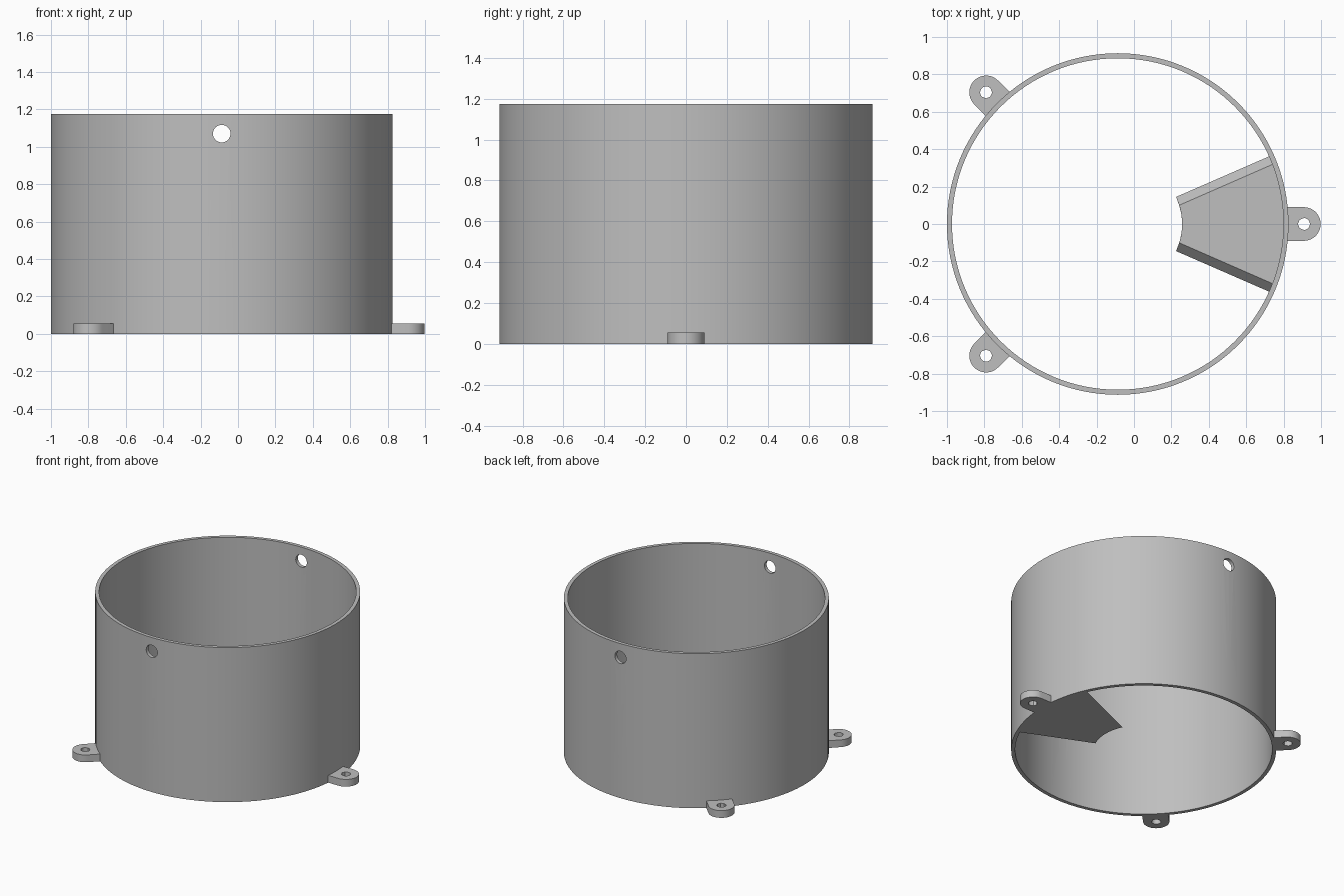
import bpy, bmesh
from math import sin, cos, pi, radians

if "Cube" in bpy.data.objects:
    bpy.data.objects.remove(bpy.data.objects["Cube"])

CX = -0.087                      # axis of the round wall
R_OUT, R_IN, HEIGHT = 0.913, 0.886, 1.175
FLANGE = 0.055                   # thickness of lugs and floor wedge

grey = bpy.data.materials.new("plain grey")
grey.diffuse_color = (0.52, 0.52, 0.52, 1)
grey.use_nodes = True
grey.node_tree.nodes["Principled BSDF"].inputs["Base Color"].default_value = grey.diffuse_color


def arc(r, a0, a1, n, cx=0.0):
    return [(cx + r * cos(a0 + (a1 - a0) * i / n), r * sin(a0 + (a1 - a0) * i / n))
            for i in range(n + 1)]


def band(name, outer, inner, z1, outer_top=None, inner_top=None, closed=True):
    """Solid between two matching outlines, from z = 0 up to z1."""
    bm = bmesh.new()
    loops = [[bm.verts.new((x, y, z)) for x, y in pts] for pts, z in (
        (outer, 0), (outer_top or outer, z1), (inner_top or inner, z1), (inner, 0))]
    n = len(outer)
    for k in range(4):
        a, b = loops[k], loops[(k + 1) % 4]
        for i in range(n if closed else n - 1):
            j = (i + 1) % n
            bm.faces.new((a[i], a[j], b[j], b[i]))
    if not closed:
        for i in (0, n - 1):
            bm.faces.new([loop[i] for loop in loops])
    bmesh.ops.recalc_face_normals(bm, faces=bm.faces)
    mesh = bpy.data.meshes.new(name)
    bm.to_mesh(mesh)
    bm.free()
    mesh.materials.append(grey)
    ob = bpy.data.objects.new(name, mesh)
    bpy.context.collection.objects.link(ob)
    return ob


def smooth(ob):
    bpy.ops.object.select_all(action='DESELECT')
    ob.select_set(True)
    bpy.context.view_layer.objects.active = ob
    bpy.ops.object.shade_smooth_by_angle(angle=radians(30))


# Round wall
N = 128
wall = band("round_wall", arc(R_OUT, 0, 2 * pi, N)[:-1], arc(R_IN, 0, 2 * pi, N)[:-1], HEIGHT)
wall.location.x = CX
smooth(wall)

# Pin hole straight through the front and back near the rim
bpy.ops.mesh.primitive_cylinder_add(vertices=32, radius=0.047, depth=2.4,
                                    location=(CX, 0, 1.07), rotation=(pi / 2, 0, 0))
cutter = bpy.context.object
cutter.name = "pin_hole_cutter"
cutter.data.materials.append(grey)
cutter.hide_render = True
cutter.hide_viewport = True
cutter.display_type = 'WIRE'
cut = wall.modifiers.new("pin_hole", 'BOOLEAN')
cut.operation, cut.solver, cut.object = 'DIFFERENCE', 'EXACT', cutter
# keep the cut ahead of the smoothing
wall.modifiers.move(len(wall.modifiers) - 1, 0)

# Three mounting lugs with screw holes
LUG_R, HOLE_R, REACH = 0.09, 0.032, 0.995
for side, angle in (("right", 0), ("back_left", 135), ("front_left", 225)):
    # rounded nose, then the square root sunk into the wall
    nose = arc(LUG_R, -pi / 2, pi / 2, 24)
    root = [(-0.1, LUG_R), (-0.1, 0), (-0.1, -LUG_R)]
    hole = arc(HOLE_R, -pi / 2, pi / 2, 24)
    hole += [(HOLE_R * cos(radians(a)), HOLE_R * sin(radians(a))) for a in (135, 180, 225)]
    lug = band("lug_" + side, nose + root, hole, FLANGE)
    a = radians(angle)
    lug.location = (CX + REACH * cos(a), REACH * sin(a), 0)
    lug.rotation_euler.z = a
    smooth(lug)

# Floor wedge inside the wall, with sloping sides
def sector(r, half_angle):
    return arc(r, -radians(half_angle), radians(half_angle), 24)


wedge = band("floor_wedge", sector(0.9, 24.07), sector(0.344, 24.9), FLANGE,
             sector(0.9, 21.1), sector(0.344, 17.0), closed=False)
wedge.location.x = CX
smooth(wedge)
